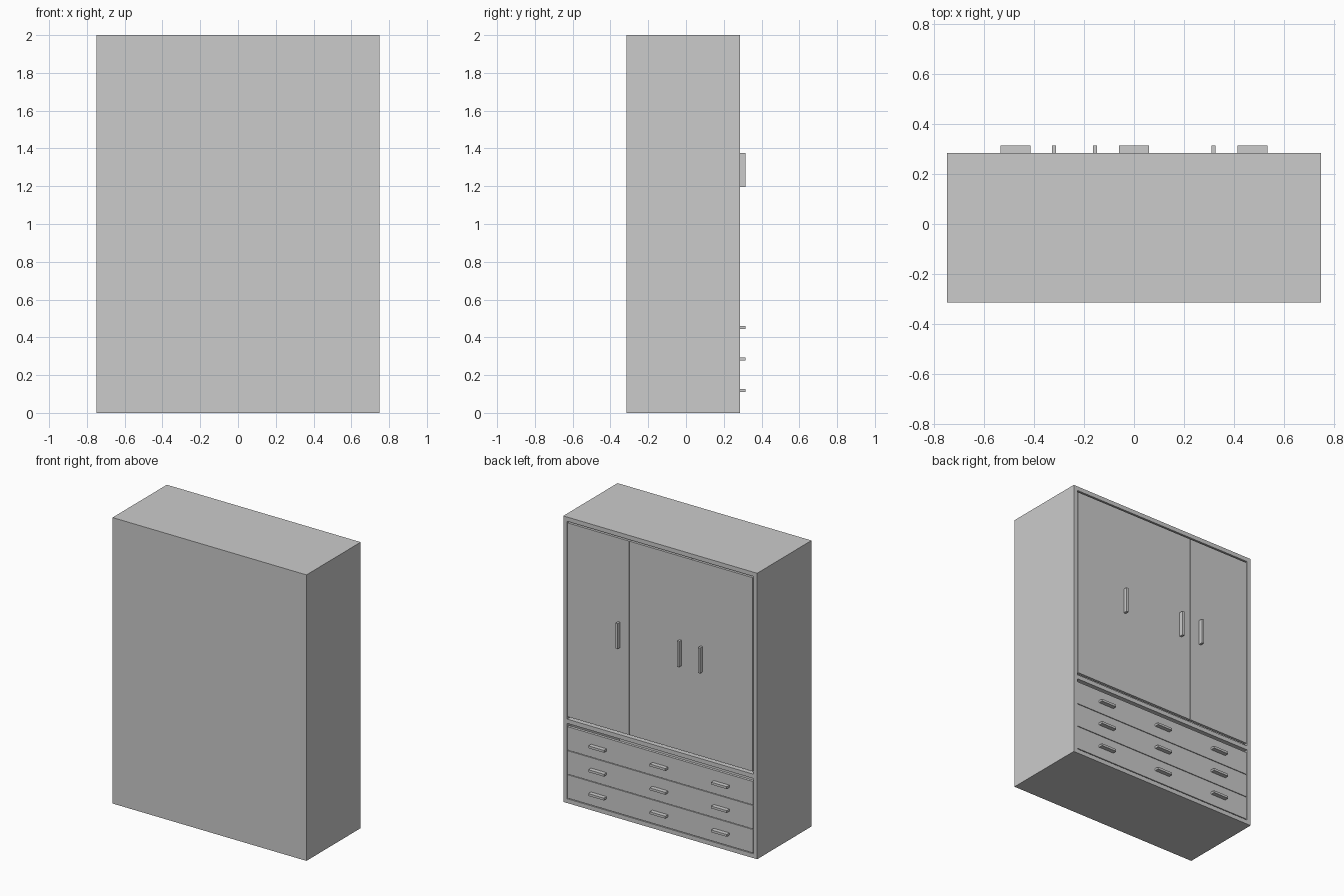
import bpy
import bmesh

if "Cube" in bpy.data.objects:
    bpy.data.objects.remove(bpy.data.objects["Cube"])


def box(name, x0, x1, y0, y1, z0, z1):
    """Axis-aligned box between two corners."""
    bm = bmesh.new()
    bmesh.ops.create_cube(bm, size=1)
    for v in bm.verts:
        v.co = (x1 if v.co.x > 0 else x0,
                y1 if v.co.y > 0 else y0,
                z1 if v.co.z > 0 else z0)
    me = bpy.data.meshes.new(name)
    bm.to_mesh(me)
    bm.free()
    ob = bpy.data.objects.new(name, me)
    bpy.context.collection.objects.link(ob)
    return ob


W, BACK, FACE, H, T = 0.75, -0.315, 0.285, 2.0, 0.03
IN = W - T            # inner half width
PANEL = 0.02          # door and drawer front thickness
GAP = 0.003

# Carcass: sides, top, bottom, shelf and back panel
box("side_right", IN, W, BACK, FACE, 0, H)
box("side_left", -W, -IN, BACK, FACE, 0, H)
box("top_panel", -IN, IN, BACK, FACE, H - T, H)
box("bottom_panel", -IN, IN, BACK, FACE, 0, T)
box("back_panel", -IN, IN, BACK, BACK + PANEL, T, H - T)
box("divider_shelf", -IN, IN, BACK + PANEL, FACE, 0.557, 0.587)

# Three doors with upright handles
door_w = 2 * 0.717 / 3
for i, hx in enumerate((-0.32, -0.157, 0.318)):
    x0 = -0.717 + i * door_w
    box(f"door_{i + 1}", x0 + GAP / 3, x0 + door_w - GAP / 3,
        FACE - PANEL, FACE, 0.605, 1.96)
    box(f"door_handle_{i + 1}", hx - 0.008, hx + 0.008,
        FACE, FACE + 0.03, 1.197, 1.375)

# Three full-width drawers, each with three handles
pitch = 0.168
for i in range(3):
    z0 = 0.034 + i * pitch
    box(f"drawer_front_{i + 1}", -0.717, 0.717, FACE - PANEL, FACE,
        z0 + GAP / 2, z0 + pitch - GAP)
    zc = 0.119 + i * 0.167
    for j, hx in enumerate((-0.475, 0, 0.475)):
        box(f"drawer_handle_{i + 1}_{j + 1}", hx - 0.06, hx + 0.06,
            FACE, FACE + 0.03, zc - 0.008, zc + 0.008)
